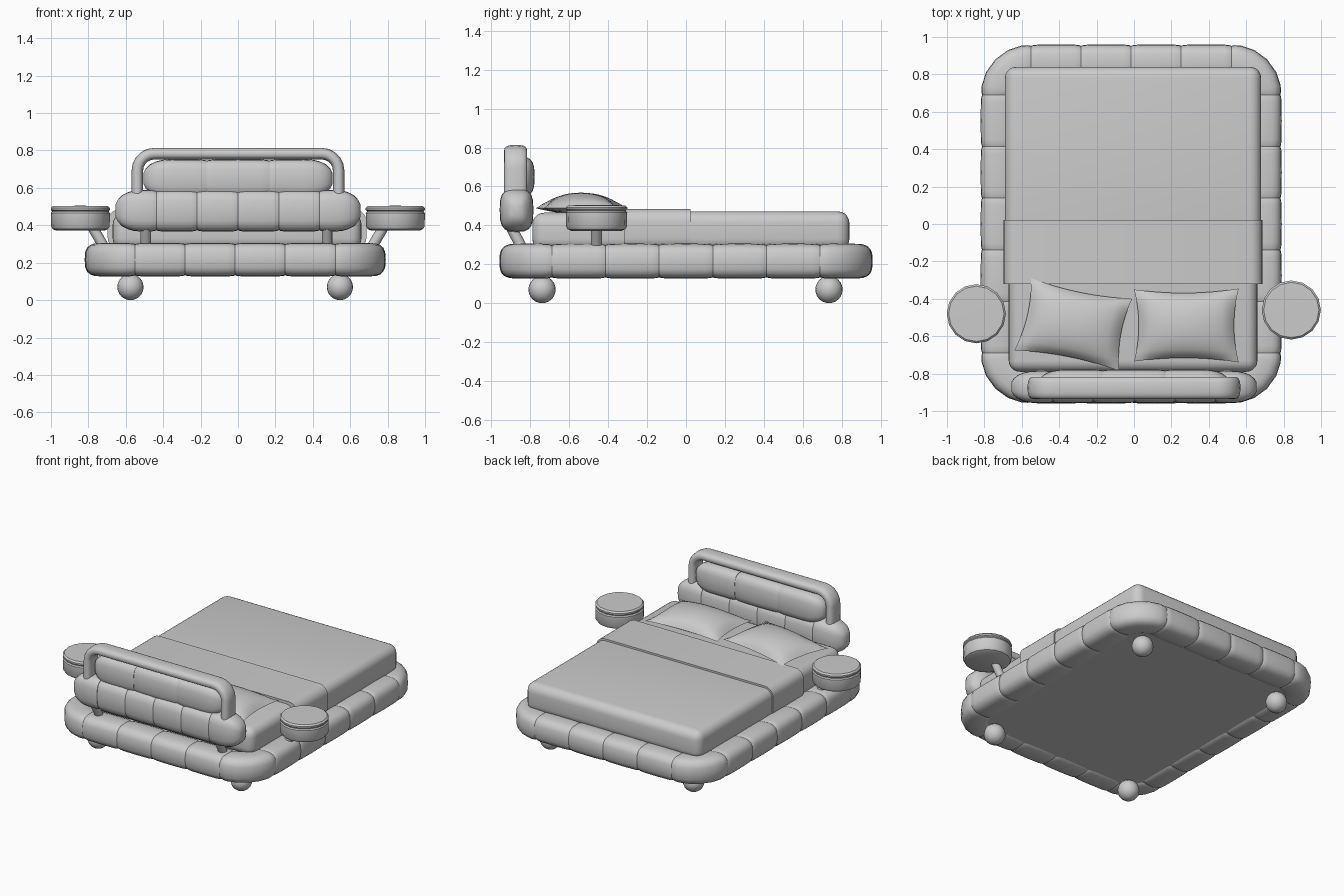
import bpy, bmesh, math
from mathutils import Vector

if "Cube" in bpy.data.objects:
    bpy.data.objects.remove(bpy.data.objects["Cube"])

CX = -0.015  # frame is slightly off centre
Y, Z = Vector((0, 1, 0)), Vector((0, 0, 1))


def finish(name, bm, angle=40):
    bmesh.ops.recalc_face_normals(bm, faces=bm.faces)
    me = bpy.data.meshes.new(name)
    bm.to_mesh(me)
    bm.free()
    ob = bpy.data.objects.new(name, me)
    bpy.context.collection.objects.link(ob)
    bpy.ops.object.select_all(action='DESELECT')
    ob.select_set(True)
    bpy.context.view_layer.objects.active = ob
    bpy.ops.object.shade_smooth_by_angle(angle=math.radians(angle))
    return ob


def sweep(name, pts, tangents, ref, a, b, scales=None, n=20, power=0.65):
    """Rounded section (half sizes a along side, b along ref) swept over pts."""
    bm = bmesh.new()
    rings = []
    for i, (p, t) in enumerate(zip(pts, tangents)):
        side = t.cross(ref).normalized()
        s = scales[i] if scales else 1
        ring = []
        for k in range(n):
            c, d = math.cos(2 * math.pi * k / n), math.sin(2 * math.pi * k / n)
            u = math.copysign(abs(c) ** power, c) * a * s
            v = math.copysign(abs(d) ** power, d) * b * s
            ring.append(bm.verts.new(p + side * u + ref * v))
        rings.append(ring)
    for r, q in zip(rings, rings[1:]):
        for k in range(n):
            bm.faces.new((r[k], r[(k + 1) % n], q[(k + 1) % n], q[k]))
    bm.faces.new(rings[0])
    bm.faces.new(rings[-1])
    return finish(name, bm)


def straight(name, p, q, a, b, ts=(0, .04, .14, .5, .86, .96, 1), sc=(.92, .965, .99, 1, .99, .965, .92)):
    p, q = Vector(p), Vector(q)
    return sweep(name, [p.lerp(q, t) for t in ts], [q - p] * len(ts), Z, a, b, sc)


def box(name, lo, hi, r, keep=lambda e: True, segs=5):
    bm = bmesh.new()
    bmesh.ops.create_cube(bm, size=1)
    for v in bm.verts:
        v.co = Vector([(l + h) / 2 + c * (h - l) for l, h, c in zip(lo, hi, v.co)])
    if r:
        bmesh.ops.bevel(bm, geom=[e for e in bm.edges if keep(e)], offset=r, segments=segs,
                        profile=0.5, affect='EDGES')
    return finish(name, bm)


def rod(name, p, q, r):
    p, q = Vector(p), Vector(q)
    t = (q - p).normalized()
    return sweep(name, [p, q], [t, t], Y if abs(t.x) > abs(t.y) else Vector((1, 0, 0)), r, r, n=12, power=1)


# padded base frame: straight pads
HX, HY, R, ZB = 0.535, 0.69, 0.17, 0.216
A, B = 0.1, 0.09
for s in (-1, 1):
    for i in range(4):
        x = CX - HX + i * HX / 2
        straight("frame_pad", (x, s * (HY + R), ZB), (x + HX / 2, s * (HY + R), ZB), A, B)
    for i in range(5):
        y = -HY + i * HY * 0.4
        x = CX + s * (HX + R)
        straight("frame_pad", (x, y, ZB), (x, y + HY * 0.4, ZB), A, B)
# padded base frame: corners
for k, (sx, sy) in enumerate(((1, 1), (-1, 1), (-1, -1), (1, -1))):
    angs = [(k + t) * math.pi / 2 for t in (0, .04, .12, .3, .5, .7, .88, .96, 1)]
    sweep("frame_corner_pad",
          [Vector((CX + sx * HX + R * math.cos(w), sy * HY + R * math.sin(w), ZB)) for w in angs],
          [Vector((-math.sin(w), math.cos(w), 0)) for w in angs], Z, A, B,
          (.92, .965, .99, 1, 1, 1, .99, .965, .92))
# bottom panel
box("bottom_panel", (CX - 0.66, -0.82, 0.14), (CX + 0.66, 0.82, 0.25), 0)

# ball feet
for x in (-0.575, 0.545):
    for y in (-0.74, 0.735):
        bm = bmesh.new()
        bmesh.ops.create_uvsphere(bm, u_segments=20, v_segments=12, radius=0.07)
        bmesh.ops.translate(bm, verts=bm.verts, vec=(x, y, 0.07))
        finish("ball_foot", bm)

# mattress, blanket and folded sheet
box("mattress", (-0.67, -0.79, 0.27), (0.66, 0.8, 0.465), 0.06)
box("blanket", (-0.69, -0.3, 0.27), (0.68, 0.84, 0.472), 0.06)
box("folded_sheet", (-0.697, -0.32, 0.27), (0.687, 0.022, 0.485), 0.065,
    lambda e: abs((e.verts[0].co - e.verts[1].co).normalized().y) > 0.9)


# pillows: pinched cushions spanned between four corners
def pillow(name, corners, z, h, n=14):
    bm = bmesh.new()
    c = [Vector((x, y, 0)) for x, y in corners]
    grid = {}
    for side in (1, -1):
        for i in range(n + 1):
            for j in range(n + 1):
                u, v = 2 * i / n - 1, 2 * j / n - 1
                pu = u * (1 - 0.09 * (1 - v * v) * u * u)
                pv = v * (1 - 0.11 * (1 - u * u) * v * v)
                a, b = (pu + 1) / 2, (pv + 1) / 2
                p = c[0].lerp(c[1], a).lerp(c[3].lerp(c[2], a), b)
                t = ((1 - u * u) * (1 - v * v)) ** 0.6
                p.z = z + (h * t if side > 0 else -0.03 * t)
                grid[side, i, j] = bm.verts.new(p)
        for i in range(n):
            for j in range(n):
                bm.faces.new([grid[side, i + x, j + y] for x, y in ((0, 0), (1, 0), (1, 1), (0, 1))])
    bmesh.ops.remove_doubles(bm, verts=bm.verts, dist=1e-5)
    finish(name, bm, 60)


pillow("left_pillow", ((-0.64, -0.675), (-0.08, -0.785), (-0.01, -0.4), (-0.55, -0.29)), 0.488, 0.08)
pillow("right_pillow", ((0, -0.735), (0.56, -0.74), (0.56, -0.345), (0, -0.35)), 0.488, 0.08)


# headboard bolsters with rounded ends
def bolster(name, half, count, y, z, a, b):
    L = 2 * half / count
    cap = [(0, .3), (.012, .52), (.035, .74), (.065, .88), (.1, .97), (.15, 1)]
    tail = [(L * .86, .99), (L * .96, .97), (L, .94)]
    for i in range(count):
        x = -half + i * L
        if i in (0, count - 1):
            s = 1 if i == 0 else -1
            st = [(s * (-half + d), k) for d, k in cap + tail]
            if s < 0:
                st.reverse()
            sweep(name, [Vector((d, y, z)) for d, k in st], [Vector((1, 0, 0))] * len(st),
                  Z, a, b, [k for d, k in st])
        else:
            straight(name, (x, y, z), (x + L, y, z), a, b)


bolster("headboard_lower_pad", 0.655, 6, -0.871, 0.478, 0.087, 0.112)
bolster("headboard_upper_pad", 0.505, 3, -0.855, 0.65, 0.077, 0.103)

# headboard rail: flat tube bent over the upper pad
pts, tan = [Vector((-0.538, -0.876, 0.5))], [Vector((0, 0, 1))]
for cx, a0 in ((-0.448, 180), (0.448, 90)):
    for i in range(6):
        w = math.radians(a0 - 18 * i)
        pts.append(Vector((cx + 0.09 * math.cos(w), -0.876, 0.693 + 0.09 * math.sin(w))))
        tan.append(Vector((math.sin(w), 0, -math.cos(w))))
pts.append(Vector((0.538, -0.876, 0.5)))
tan.append(Vector((0, 0, -1)))
sweep("headboard_rail", pts, tan, Y, 0.031, 0.059, power=0.75)

# headboard posts
for x in (-0.492, 0.477):
    rod("headboard_post", (x, -0.92, 0.43), (x, -0.82, 0.24), 0.028)

# side tables: lathed drum with lid on a slanted arm
PROFILE = ((0, .372), (.13, .372), (.148, .38), (.157, .395), (.158, .465), (.152, .473),
           (.152, .477), (.158, .483), (.158, .493), (.148, .503), (0, .505))
for x, y in ((-0.843, -0.48), (0.841, -0.46)):
    bm = bmesh.new()
    vs = [bm.verts.new((r, 0, z)) for r, z in PROFILE]
    es = [bm.edges.new(e) for e in zip(vs, vs[1:])]
    bmesh.ops.spin(bm, geom=vs + es, cent=(0, 0, 0), axis=(0, 0, 1), angle=2 * math.pi, steps=16)
    bmesh.ops.remove_doubles(bm, verts=bm.verts, dist=1e-4)
    bmesh.ops.translate(bm, verts=bm.verts, vec=(x, y, 0))
    finish("side_table", bm, 35)
    s = 1 if x > 0 else -1
    rod("side_table_arm", (s * 0.79, y, 0.41), (s * 0.69, y, 0.24), 0.028)
